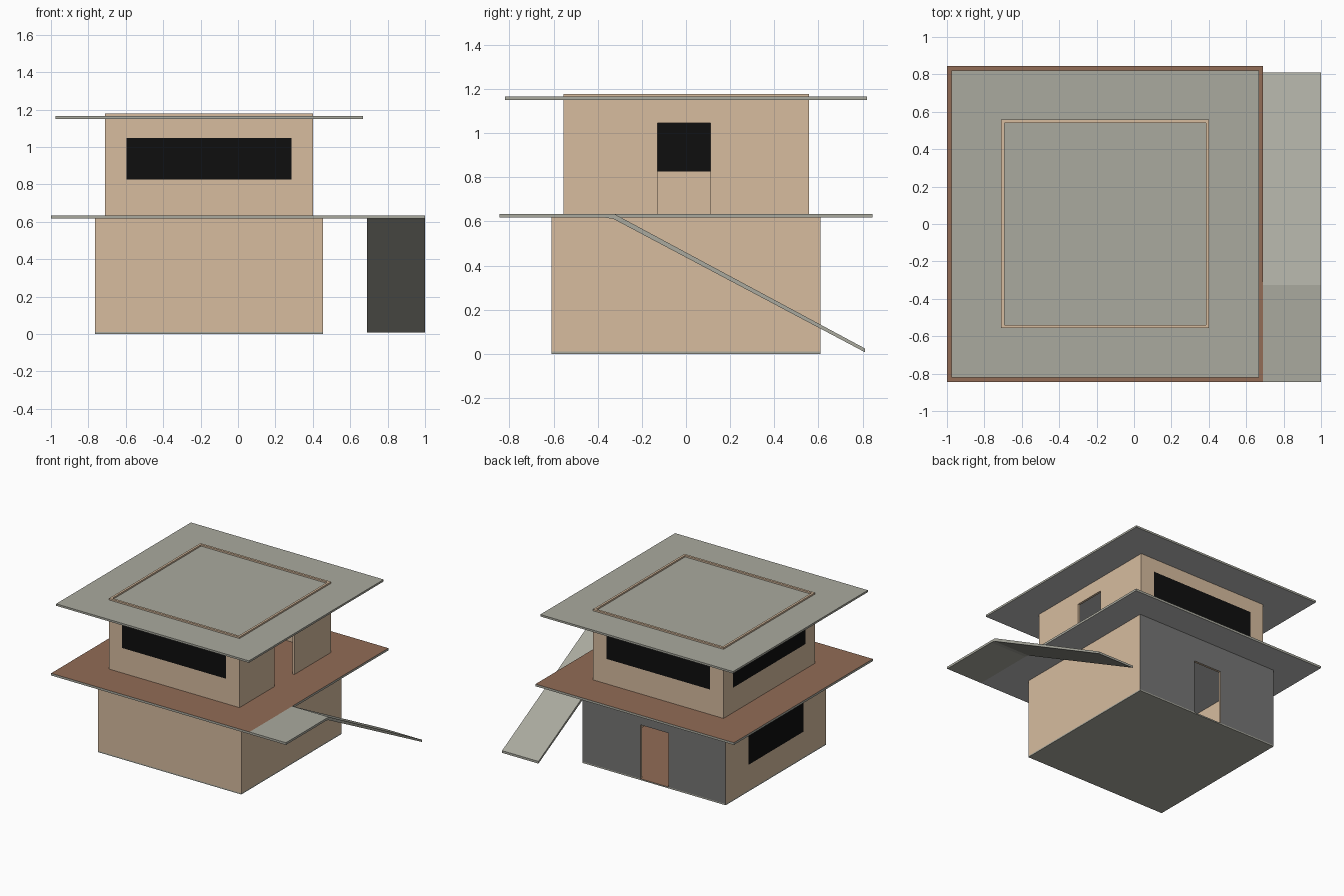
import bpy, bmesh

if "Cube" in bpy.data.objects:
    bpy.data.objects.remove(bpy.data.objects["Cube"])


def material(name, rgb):
    lin = [((c / 255 + 0.055) / 1.055) ** 2.4 for c in rgb]
    m = bpy.data.materials.new(name)
    m.diffuse_color = (*lin, 1)
    m.use_nodes = True
    m.node_tree.nodes["Principled BSDF"].inputs["Base Color"].default_value = m.diffuse_color
    return m


TAN = material("tan_plaster", (215, 188, 159))
BROWN = material("brown_deck", (146, 108, 86))
STONE = material("warm_grey_concrete", (170, 170, 159))
CEILING = material("pale_grey_ceiling", (190, 190, 190))
DARK = material("dark_grey_wall", (118, 118, 117))
BLACK = material("black_glass", (14, 14, 14))


def finish(bm, name, mats, rule=None):
    """Turn a bmesh into an object; rule maps a face normal to a material slot."""
    bmesh.ops.recalc_face_normals(bm, faces=bm.faces)
    bm.normal_update()
    if rule:
        for f in bm.faces:
            f.material_index = rule(f.normal)
    me = bpy.data.meshes.new(name)
    bm.to_mesh(me)
    bm.free()
    for m in mats:
        me.materials.append(m)
    ob = bpy.data.objects.new(name, me)
    bpy.context.collection.objects.link(ob)
    return ob


def extrude(bm, vec):
    r = bmesh.ops.extrude_face_region(bm, geom=bm.faces[:])
    moved = [g for g in r["geom"] if isinstance(g, bmesh.types.BMVert)]
    bmesh.ops.translate(bm, verts=moved, vec=vec)


def box(name, x, y, z, mats, rule=None):
    bm = bmesh.new()
    bm.faces.new([bm.verts.new(p) for p in
                  ((x[0], y[0], z[0]), (x[1], y[0], z[0]), (x[1], y[1], z[0]), (x[0], y[1], z[0]))])
    extrude(bm, (0, 0, z[1] - z[0]))
    return finish(bm, name, mats, rule)


def slab_rule(n):
    # slot 0 sides, 1 top, 2 underside
    return 1 if n.z > 0.5 else 2 if n.z < -0.5 else 0


def wall(name, axis, at, thick, u, z, hole=None, mats=(TAN,), rule=None):
    """Upright wall along x or y, with one optional rectangular opening."""
    us = sorted({*u, *(hole[:2] if hole else ())})
    zs = sorted({*z, *(hole[2:] if hole else ())})
    bm = bmesh.new()
    place = (lambda a, h: (a, at, h)) if axis == "x" else (lambda a, h: (at, a, h))
    grid = [[bm.verts.new(place(a, h)) for h in zs] for a in us]
    for i in range(len(us) - 1):
        for j in range(len(zs) - 1):
            if hole and hole[0] <= us[i] < hole[1] and hole[2] <= zs[j] < hole[3]:
                continue
            bm.faces.new((grid[i][j], grid[i + 1][j], grid[i + 1][j + 1], grid[i][j + 1]))
    extrude(bm, (0, thick, 0) if axis == "x" else (thick, 0, 0))
    return finish(bm, name, mats, rule)


def storey(name, x, y, z, holes, glazed, back_mats=(TAN,), back_rule=None):
    """Four walls; glazed openings get a black pane filling the wall thickness."""
    t = 0.017
    inner = (y[0] + t, y[1] - t)
    spec = {"front": ("x", y[0], t, x), "back": ("x", y[1], -t, x),
            "left": ("y", x[0], t, inner), "right": ("y", x[1], -t, inner)}
    for side, (axis, at, th, u) in spec.items():
        hole = holes.get(side)
        extra = (back_mats, back_rule) if side == "back" else ((TAN,), None)
        wall(f"{name}_{side}_wall", axis, at, th, u, z, hole, *extra)
        if side in glazed:
            wall(f"{name}_{side}_window", axis, at, th, hole[:2], hole[2:], None, (BLACK,))


# Ground floor plate and walls
LX, LY = (-0.765, 0.455), (-0.61, 0.61)
box("ground_floor", LX, LY, (0, 0.01), (STONE, BROWN, STONE), slab_rule)
storey("lower", LX, LY, (0.01, 0.617),
       {"left": (-0.335, 0.335, 0.205, 0.43), "back": (-0.28, -0.04, 0.01, 0.425)},
       ("left",), (TAN, DARK), lambda n: 1 if n.y > 0.5 else 0)

# Terrace slab between the storeys
box("terrace", (-1, 0.69), (-0.845, 0.845), (0.617, 0.634), (STONE, BROWN, CEILING), slab_rule)

# Landing and ramp in one side profile
bm = bmesh.new()
profile = [(-0.845, 0.617), (-0.365, 0.617), (-0.33, 0.612), (0.81, 0.008),
           (0.81, 0.025), (-0.325, 0.634), (-0.845, 0.634)]
bm.faces.new([bm.verts.new((0.69, a, b)) for a, b in profile])
extrude(bm, (0.31, 0, 0))
finish(bm, "landing_and_ramp", (STONE,))

# Upper storey, whose walls rise through the roof as a low parapet
strip = (-0.597, 0.287, 0.826, 1.048)
storey("upper", (-0.71, 0.402), (-0.556, 0.558), (0.634, 1.178),
       {"front": strip, "back": strip, "left": (-0.44, 0.44, 0.826, 1.048),
        "right": (-0.13, 0.112, 0.634, 1.046)},
       ("front", "back", "left"))

# Roof slab
box("roof", (-0.975, 0.667), (-0.82, 0.82), (1.151, 1.166), (STONE, STONE, CEILING), slab_rule)
